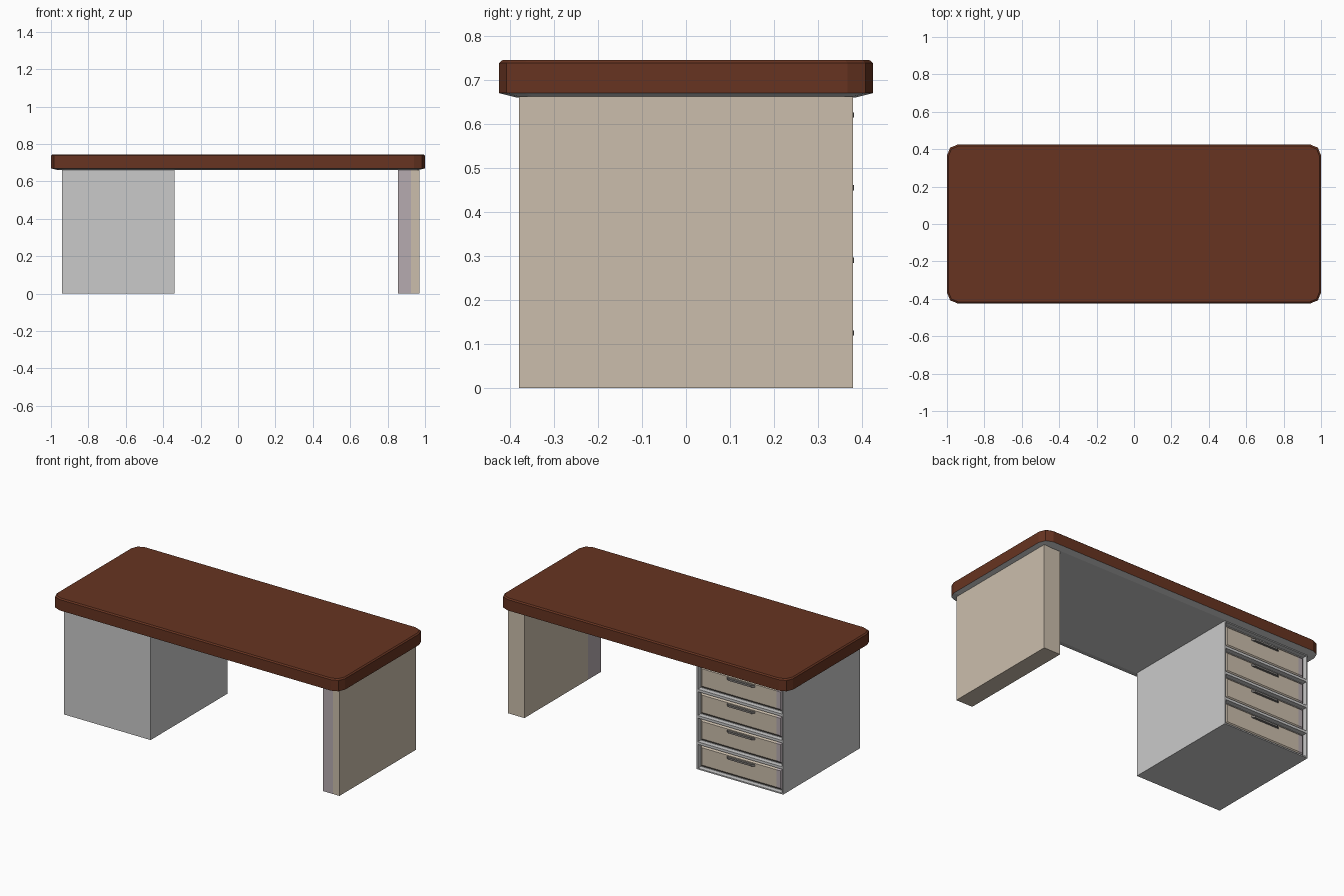
import bpy, bmesh, math
from mathutils import Vector

if "Cube" in bpy.data.objects:
    bpy.data.objects.remove(bpy.data.objects["Cube"])


def material(name, rgb):
    m = bpy.data.materials.new(name)
    m.diffuse_color = (*rgb, 1)
    m.use_nodes = True
    m.node_tree.nodes["Principled BSDF"].inputs["Base Color"].default_value = m.diffuse_color
    return m


BROWN = material("dark red wood", (0.135, 0.034, 0.015))
GREY = material("light grey panel", (0.59, 0.59, 0.59))
BEIGE = material("beige panel", (0.60, 0.515, 0.415))
MAUVE = material("mauve edge", (0.47, 0.41, 0.435))
STEEL = material("handle grey", (0.20, 0.19, 0.18))


def finish(name, bm, mats, rule=None):
    bmesh.ops.recalc_face_normals(bm, faces=bm.faces)
    bm.normal_update()
    if rule:
        for f in bm.faces:
            f.material_index = rule(f.calc_center_median(), f.normal)
    me = bpy.data.meshes.new(name)
    bm.to_mesh(me)
    bm.free()
    for m in mats:
        me.materials.append(m)
    ob = bpy.data.objects.new(name, me)
    bpy.context.collection.objects.link(ob)
    return ob


def loft(rings):
    """Closed solid through equal-length rings of points."""
    bm = bmesh.new()
    vs = [[bm.verts.new(p) for p in r] for r in rings]
    n = len(vs[0])
    for a, b in zip(vs, vs[1:]):
        for i in range(n):
            j = (i + 1) % n
            bm.faces.new((a[i], a[j], b[j], b[i]))
    bm.faces.new(vs[0][::-1])
    bm.faces.new(vs[-1])
    return bm


def box(x0, x1, y0, y1, z0, z1):
    ring = [(x0, y0), (x1, y0), (x1, y1), (x0, y1)]
    return loft([[(x, y, z) for x, y in ring] for z in (z0, z1)])


def cut(bm, co, no):
    bmesh.ops.bisect_plane(bm, geom=bm.verts[:] + bm.edges[:] + bm.faces[:],
                           plane_co=co, plane_no=no)


# Table top: rounded rectangle with chamfered edges and a grey underside
def outline(inset, z, r=0.058):
    pts = []
    r -= inset * 0.4
    hx, hy = 1.0 - inset, 0.425 - inset
    for k, (sx, sy) in enumerate([(1, 1), (-1, 1), (-1, -1), (1, -1)]):
        for i in range(3):
            a = math.radians(90 * k + 45 * i)
            pts.append((sx * (hx - r) + r * math.cos(a),
                        sy * (hy - r) + r * math.sin(a), z))
    return pts


finish("table_top",
       loft([outline(0.04, 0.66), outline(0, 0.67), outline(0, 0.738), outline(0.008, 0.745)]),
       [BROWN, GREY], lambda c, n: 1 if n.z < -0.1 else 0)

# Side support with a mauve strip wrapping its front inner corner
leg = box(0.855, 0.97, -0.38, 0.38, 0, 0.662)
cut(leg, (0.925, 0, 0), (1, 0, 0))
cut(leg, (0, -0.25, 0), (0, 1, 0))
finish("side_support", leg, [BEIGE, MAUVE],
       lambda c, n: 1 if (n.y < -0.5 and c.x < 0.925) or (n.x < -0.5 and c.y < -0.25) else 0)

# Drawer pedestal: four openings recessed into the back face
X0, X1, PITCH, EDGE = -0.94, -0.34, 0.165, 0.016
ped = box(X0, X1, -0.38, 0.38, 0, 0.662)
for i in range(1, 4):
    cut(ped, (0, 0, i * PITCH), (0, 0, 1))
fronts = [f for f in ped.faces if f.calc_center_median().y > 0.379]
bmesh.ops.inset_individual(ped, faces=fronts, thickness=EDGE * 0.7)
for f in fronts:
    ext = bmesh.ops.extrude_discrete_faces(ped, faces=[f])["faces"][0]
    bmesh.ops.translate(ped, verts=ext.verts[:], vec=Vector((0, -0.03, 0)))
finish("drawer_pedestal", ped, [GREY])

# Drawer fronts with sloped rims, and slim tapered handles
for i in range(4):
    z0, z1 = i * PITCH + EDGE, (i + 1) * PITCH - EDGE
    rings = []
    for y, d in ((0.345, 0), (0.358, 0), (0.368, 0.012)):
        rings.append([(X0 + EDGE + d, y, z0 + d), (X1 - EDGE - d, y, z0 + d),
                      (X1 - EDGE - d, y, z1 - d), (X0 + EDGE + d, y, z1 - d)])
    front = loft(rings)
    cut(front, (X0 + 0.055, 0, 0), (1, 0, 0))
    finish(f"drawer_front_{i + 1}", front, [BEIGE, MAUVE],
           lambda c, n: 1 if c.x < X0 + 0.055 else 0)
    hz, cx = i * PITCH + 0.125, (X0 + X1) / 2
    handle = loft([[(cx - w, y, hz - 0.006), (cx + w, y, hz - 0.006),
                    (cx + w, y, hz + 0.006), (cx - w, y, hz + 0.006)]
                   for y, w in ((0.362, 0.105), (0.382, 0.08))])
    finish(f"drawer_handle_{i + 1}", handle, [STEEL])
